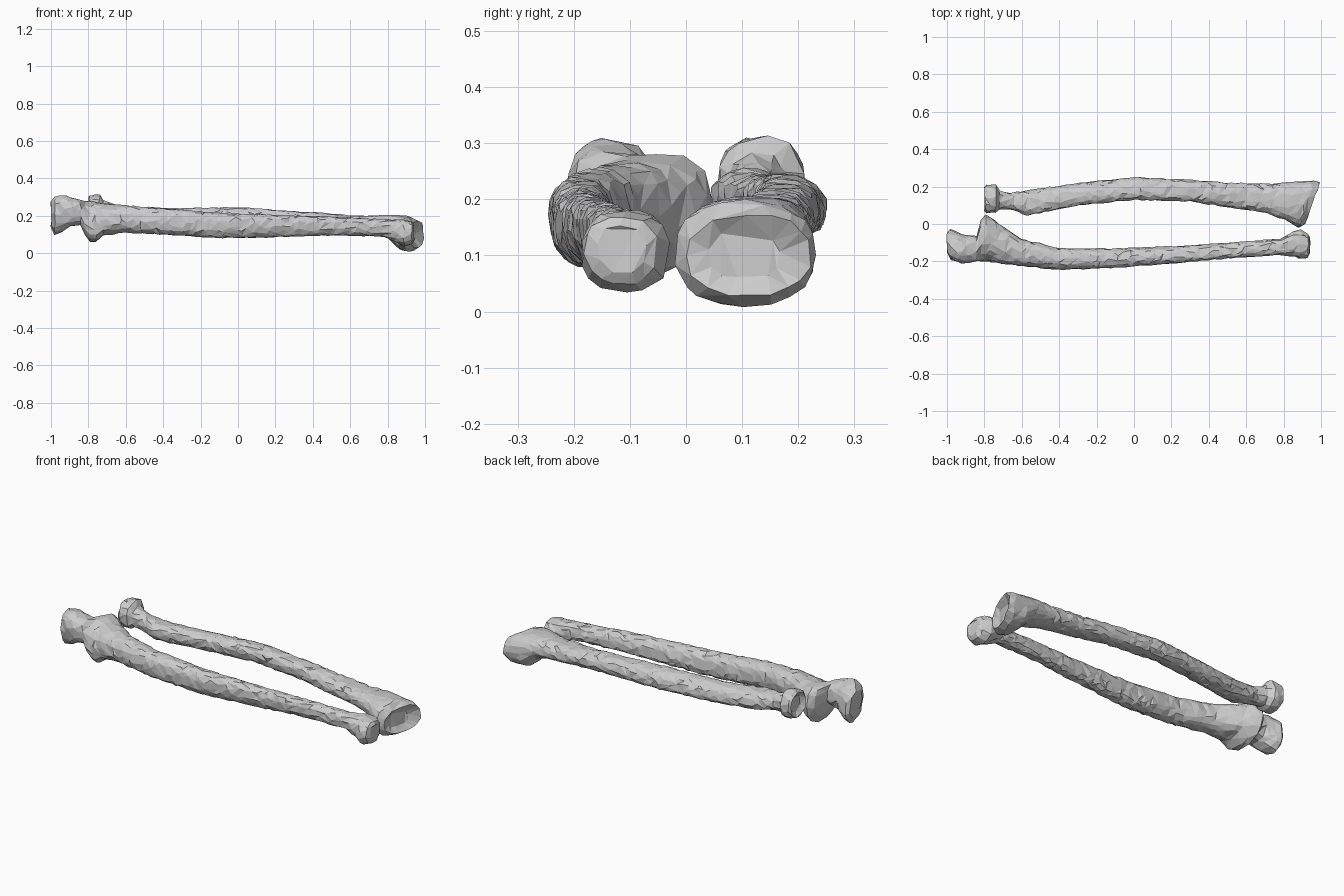
import bpy, bmesh, math, random

old = bpy.data.objects.get("Cube")
if old:
    bpy.data.objects.remove(old, do_unlink=True)

random.seed(4)
SIDES = 20
STEP = 0.02

bone = bpy.data.materials.new("bone grey")
bone.use_nodes = True
colour = (0.6, 0.6, 0.6, 1)
bone.diffuse_color = colour
bone.node_tree.nodes["Principled BSDF"].inputs["Base Color"].default_value = colour


def rounded(v, power=0.85):
    return math.copysign(abs(v) ** power, v)


def section(station):
    """Tilted oval filling the box y0..y1, z0..z1, leaning along x by slant."""
    x, y0, y1, z0, z1, tilt, slant = station
    cy, cz, ry, rz = (y0 + y1) / 2, (z0 + z1) / 2, (y1 - y0) / 2, (z1 - z0) / 2
    ring = []
    for i in range(SIDES):
        a = math.tau * i / SIDES
        dy = ry * rounded(math.cos(a + tilt))
        dz = rz * rounded(math.sin(a))
        ring.append((x + slant * dy, cy + dy, cz + dz))
    return ring


def in_between(stations):
    """Fill long spans with extra sections so the shaft can be roughened."""
    for a, b in zip(stations, stations[1:]):
        n = max(1, round(abs(b[0] - a[0]) / STEP))
        for k in range(n):
            yield [p + (q - p) * k / n for p, q in zip(a, b)]
    yield stations[-1]


def make_bone(name, stations, rough=0.0035, keep=0.38):
    bm = bmesh.new()
    rings = []
    for s in in_between(stations):
        rings.append([bm.verts.new([c + random.uniform(-rough, rough) for c in p])
                      for p in section(s)])
    for a, b in zip(rings, rings[1:]):
        for i in range(SIDES):
            j = (i + 1) % SIDES
            bm.faces.new((a[i], a[j], b[j], b[i]))
    bm.faces.new(rings[0])
    bm.faces.new(rings[-1])
    bmesh.ops.triangulate(bm, faces=bm.faces[:])
    bmesh.ops.recalc_face_normals(bm, faces=bm.faces[:])
    mesh = bpy.data.meshes.new(name)
    bm.to_mesh(mesh)
    bm.free()
    mesh.materials.append(bone)
    obj = bpy.data.objects.new(name, mesh)
    bpy.context.collection.objects.link(obj)
    # Irregular flat facets
    facets = obj.modifiers.new("facets", "DECIMATE")
    facets.ratio = keep
    return obj


# Forearm bone with the hooked elbow end: x, y0, y1, z0, z1, tilt, slant
hook_end = [
    (-1.00, -.15, -.04, .14, .28, .2, 0),
    (-.98, -.19, -.03, .10, .30, .2, 0),
    (-.94, -.205, -.045, .11, .31, .2, 0),
    (-.90, -.21, -.06, .14, .30, .1, 0),
    (-.84, -.20, -.065, .15, .285, 0, 0),
    (-.82, -.20, .02, .10, .28, -.1, 0),
    (-.79, -.20, .05, .06, .28, -.2, 0),
    (-.76, -.205, .03, .06, .275, -.2, 0),
    (-.72, -.21, 0, .095, .265, -.1, 0),
]
hook_shaft = [
    (-.60, -.225, -.08, .11, .255, 0, 0),
    (-.40, -.245, -.13, .10, .24, 0, 0),
    (-.10, -.235, -.13, .08, .215, .1, 0),
    (.20, -.21, -.12, .085, .205, .2, 0),
    (.50, -.185, -.10, .095, .195, .2, 0),
    (.78, -.165, -.08, .09, .18, .1, 0),
    (.85, -.175, -.04, .055, .18, 0, 0),
    (.89, -.185, -.03, .035, .18, 0, 0),
    (.93, -.18, -.05, .05, .17, 0, 0),
    (.94, -.16, -.07, .07, .15, 0, 0),
]
make_bone("hooked_forearm_bone", hook_end + hook_shaft)

# Forearm bone with the round head and broad wrist end
head_end = [
    (-.78, .09, .18, .19, .28, 0, 0),
    (-.80, .07, .20, .17, .30, 0, 0),
    (-.79, .06, .21, .16, .31, 0, 0),
    (-.74, .06, .21, .16, .31, 0, 0),
    (-.72, .075, .18, .175, .28, 0, 0),
    (-.66, .08, .165, .17, .26, 0, 0),
    (-.57, .045, .18, .15, .25, .2, 0),
    (-.50, .06, .19, .145, .245, .2, 0),
]
wrist_end = [
    (-.30, .10, .22, .14, .24, .2, 0),
    (0, .13, .25, .14, .245, .2, 0),
    (.30, .12, .235, .13, .225, .1, 0),
    (.50, .09, .22, .115, .21, 0, 0),
    (.70, .06, .215, .10, .20, 0, 0),
    (.80, .025, .22, .085, .205, 0, 0),
    (.87, -.01, .23, .015, .205, 0, .1),
    (.92, -.02, .23, .01, .195, 0, .3),
    (.955, .0, .225, .03, .17, 0, .36),
    (.93, .04, .17, .06, .14, 0, .3),
]
make_bone("round_headed_forearm_bone", head_end + wrist_end)
